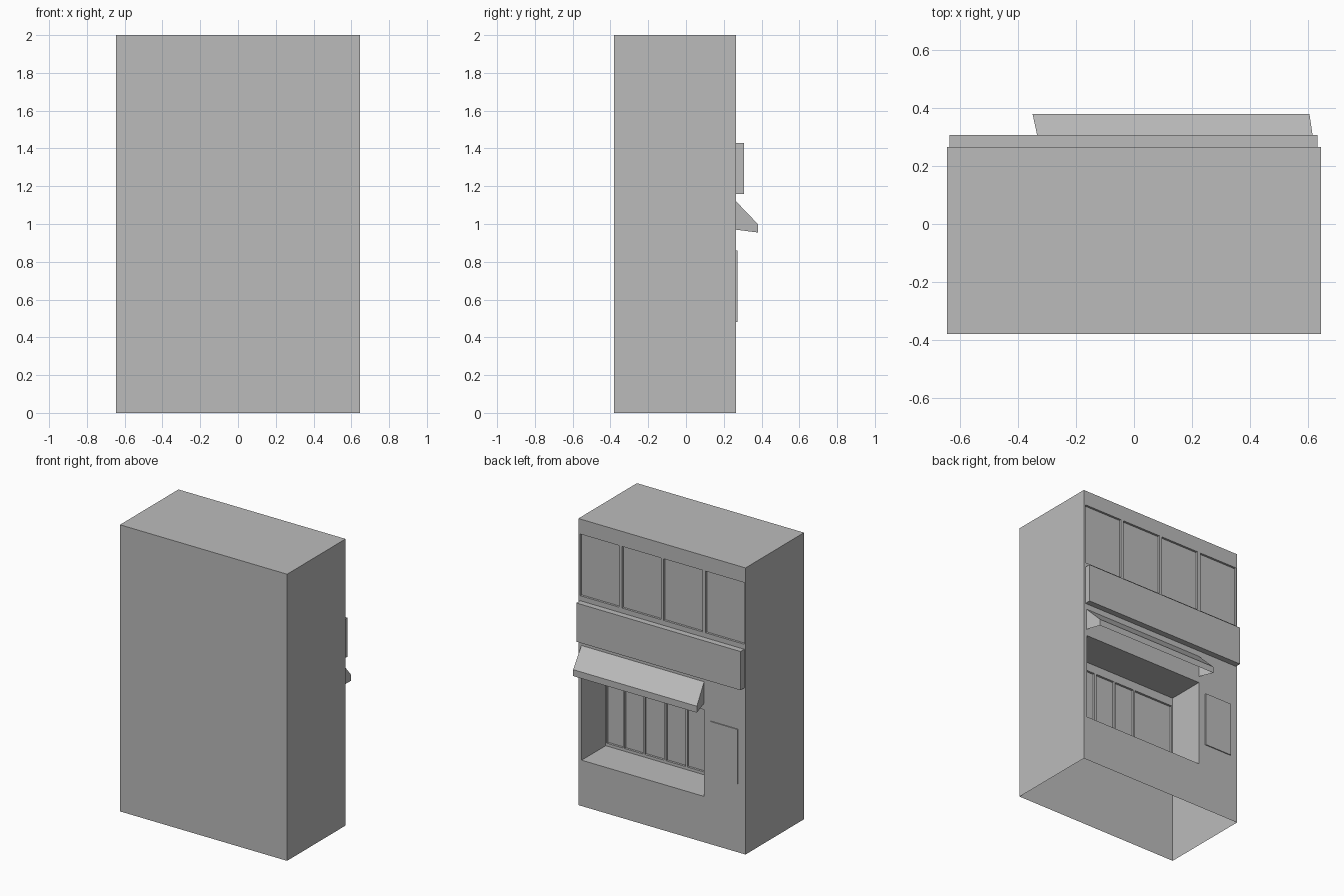
import bpy, bmesh
from mathutils import Matrix, Vector

if "Cube" in bpy.data.objects:
    bpy.data.objects.remove(bpy.data.objects["Cube"], do_unlink=True)

grey = bpy.data.materials.new("plain_grey")
grey.use_nodes = True
COLOUR = (0.5, 0.5, 0.5, 1)
grey.diffuse_color = COLOUR
grey.node_tree.nodes["Principled BSDF"].inputs["Base Color"].default_value = COLOUR

BACK = 0.265      # plane of the shop facade


def finish(name, bm):
    mesh = bpy.data.meshes.new(name)
    bm.to_mesh(mesh)
    bm.free()
    mesh.materials.append(grey)
    obj = bpy.data.objects.new(name, mesh)
    bpy.context.collection.objects.link(obj)
    return obj


def box_bmesh(x, y, z):
    bm = bmesh.new()
    size = Vector((x[1] - x[0], y[1] - y[0], z[1] - z[0]))
    mid = Vector((sum(x), sum(y), sum(z))) / 2
    bmesh.ops.create_cube(bm, size=1, matrix=Matrix.Translation(mid) @ Matrix.Diagonal(size).to_4x4())
    return bm


def remove_faces(bm, test):
    bmesh.ops.delete(bm, geom=[f for f in bm.faces if test(f)], context='FACES_ONLY')


def recess(bm, rect, depth):
    """Sink the facade faces lying inside a rectangle."""
    x0, x1, z0, z1 = rect
    faces = []
    for f in bm.faces:
        c = f.calc_center_median()
        if f.normal.y > 0.9 and x0 < c.x < x1 and z0 < c.z < z1:
            faces.append(f)
    new = bmesh.ops.extrude_face_region(bm, geom=faces)["geom"]
    verts = [g for g in new if isinstance(g, bmesh.types.BMVert)]
    bmesh.ops.translate(bm, verts=verts, vec=(0, -depth, 0))
    old = [f for f in faces if f.is_valid]
    if old:
        bmesh.ops.delete(bm, geom=old, context='FACES')
    bm.normal_update()


# Recesses: four upper windows, the serving niche, and the panels in its rear wall
upper = [(c - 0.15, c + 0.15, 1.465, 1.895) for c in (-0.486, -0.163, 0.159, 0.481)]
niche = (-0.325, 0.62, 0.32, 0.925)
spans = [(-0.318, -0.01), (0.005, 0.155), (0.17, 0.318), (0.333, 0.473), (0.488, 0.612)]
inner = [(a, b, 0.34, 0.865) for a, b in spans]

# Building shell, open underneath
bm = box_bmesh((-0.645, 0.645), (-0.38, BACK), (0, 2))
bm.normal_update()
remove_faces(bm, lambda f: f.normal.z < -0.9)
rects = upper + [niche] + inner
cuts = [(v, (1, 0, 0)) for r in rects for v in r[:2]]
cuts += [(v, (0, 0, 1)) for r in rects for v in r[2:]]
for value, axis in sorted(set(cuts)):
    facade = [f for f in bm.faces if f.normal.y > 0.9]
    edges = {e for f in facade for e in f.edges}
    verts = {v for f in facade for v in f.verts}
    bmesh.ops.bisect_plane(bm, geom=facade + list(edges) + list(verts), dist=1e-5,
                           plane_co=Vector(axis) * value, plane_no=axis)
    bm.normal_update()
for r in upper:
    recess(bm, r, 0.015)
recess(bm, niche, 0.265)
for r in inner:
    recess(bm, r, 0.015)
bmesh.ops.dissolve_limit(bm, angle_limit=0.01, verts=bm.verts[:], edges=bm.edges[:])
finish("building_shell", bm)

# Sign board above the awning
finish("sign_board", box_bmesh((-0.636, 0.632), (BACK, 0.307), (1.16, 1.43)))

# Raised notice panel beside the niche
finish("notice_panel", box_bmesh((-0.588, -0.378), (BACK, 0.272), (0.48, 0.86)))

# Awning: sloped roof, front lip and two ends, open underneath
bm = bmesh.new()
profile = [(BACK, 1.12), (0.38, 1.0), (0.38, 0.955), (BACK, 0.97)]
ends = [((-0.325, -0.35), profile), ((0.622, 0.605), profile)]
left, right = [[bm.verts.new((xs[0] if y == BACK else xs[1], y, z)) for y, z in prof]
               for xs, prof in ends]
bm.faces.new(left)
bm.faces.new(right[::-1])
for i in range(2):
    bm.faces.new((left[i + 1], left[i], right[i], right[i + 1]))
bmesh.ops.recalc_face_normals(bm, faces=bm.faces[:])
finish("awning", bm)
